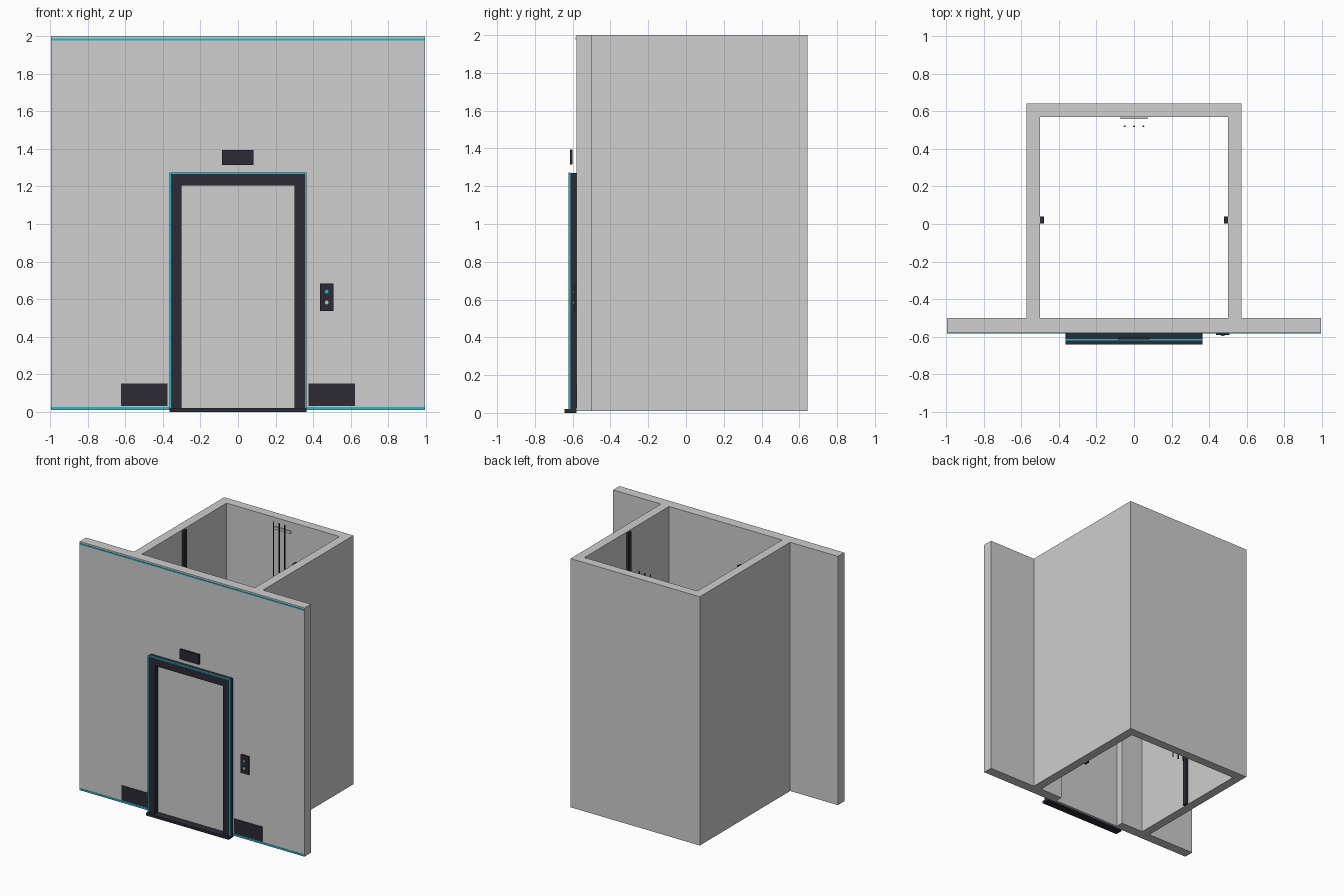
import bpy, bmesh, math
from mathutils import Vector

if "Cube" in bpy.data.objects:
    bpy.data.objects.remove(bpy.data.objects["Cube"])


def material(name, rgb):
    m = bpy.data.materials.new(name)
    m.diffuse_color = (*rgb, 1)
    m.use_nodes = True
    m.node_tree.nodes["Principled BSDF"].inputs["Base Color"].default_value = m.diffuse_color
    return m


GREY = material("concrete grey", (0.62, 0.62, 0.62))
DARK = material("dark metal", (0.025, 0.024, 0.036))
CYAN = material("cyan light", (0.015, 0.5, 0.6))
PALE = material("pale button", (0.6, 0.6, 0.6))


def finish(name, bm, mat):
    bmesh.ops.recalc_face_normals(bm, faces=bm.faces)
    me = bpy.data.meshes.new(name)
    bm.to_mesh(me)
    bm.free()
    me.materials.append(mat)
    ob = bpy.data.objects.new(name, me)
    bpy.context.collection.objects.link(ob)
    return ob


def prism(name, pts, offset, mat):
    """Extrude a closed 3D outline along an offset."""
    bm = bmesh.new()
    face = bm.faces.new([bm.verts.new(p) for p in pts])
    ext = bmesh.ops.extrude_face_region(bm, geom=[face])
    verts = [g for g in ext["geom"] if isinstance(g, bmesh.types.BMVert)]
    bmesh.ops.translate(bm, verts=verts, vec=Vector(offset))
    return finish(name, bm, mat)


def box(name, x0, x1, y0, y1, z0, z1, mat):
    pts = [(x0, y0, z0), (x1, y0, z0), (x1, y1, z0), (x0, y1, z0)]
    return prism(name, pts, (0, 0, z1 - z0), mat)


def arch(name, outer, inner, z0, z_in, z_out, y0, y1, mat):
    """Upside-down U, seen from the front."""
    half = [(inner, z_in), (inner, z0), (outer, z0), (outer, z_out)]
    outline = half + [(-x, z) for x, z in reversed(half)]
    return prism(name, [(x, y0, z) for x, z in outline], (0, y1 - y0, 0), mat)


def cylinder(name, loc, r, depth, mat, along_y=False, sides=16):
    bm = bmesh.new()
    bmesh.ops.create_cone(bm, cap_ends=True, segments=sides, radius1=r, radius2=r, depth=depth)
    ob = finish(name, bm, mat)
    ob.location = loc
    if along_y:
        ob.rotation_euler.x = math.pi / 2
    for p in ob.data.polygons:
        p.use_smooth = len(p.vertices) == 4
    return ob


# Front wall with doorway, and closed door
arch("front_wall", 0.995, 0.30, 0.01, 1.205, 2.0, -0.58, -0.50, GREY)
box("door_panel", -0.30, 0.30, -0.58, -0.56, 0.01, 1.205, GREY)

# Shaft: side and back walls in one U-shaped outline
side = [(0.50, 0.57), (0.50, -0.50), (0.572, -0.50), (0.572, 0.642)]
plan = side + [(-x, y) for x, y in reversed(side)]
prism("shaft_walls", [(x, y, 0.01) for x, y in plan], (0, 0, 1.99), GREY)

# Door frame and sill
arch("door_frame", 0.362, 0.30, 0.01, 1.205, 1.27, -0.62, -0.58, DARK)
box("door_sill", -0.365, 0.365, -0.642, -0.58, 0.0, 0.02, DARK)

# Light strip round the frame's outer edge
arch("frame_light", 0.365, 0.356, 0.02, 1.266, 1.273, -0.622, -0.612, CYAN)

# Light lines along the wall
box("top_light", -0.995, 0.995, -0.584, -0.58, 1.977, 1.987, CYAN)
for s, label in ((-1, "left"), (1, "right")):
    lo, hi = sorted((s * 0.362, s * 0.995))
    box("bottom_light_" + label, lo, hi, -0.583, -0.58, 0.012, 0.026, CYAN)
    # Low wall plates
    lo, hi = sorted((s * 0.375, s * 0.622))
    box("kick_plate_" + label, lo, hi, -0.583, -0.58, 0.03, 0.15, DARK)
    # Guide rails inside the shaft
    lo, hi = sorted((s * 0.48, s * 0.50))
    box("guide_rail_" + label, lo, hi, 0.003, 0.04, 0.01, 1.995, DARK)

# Floor indicator, standing just off the wall
box("floor_indicator", -0.085, 0.083, -0.615, -0.602, 1.315, 1.395, DARK)

# Call panel and buttons
box("call_panel", 0.436, 0.508, -0.592, -0.58, 0.537, 0.683, DARK)
cylinder("up_button", (0.472, -0.593, 0.64), 0.010, 0.008, CYAN, True)
cylinder("down_button", (0.472, -0.593, 0.582), 0.010, 0.008, PALE, True)

# Hoist cables and their wall bracket
for i in (-1, 0, 1):
    cylinder(f"cable_{i + 2}", (i * 0.05, 0.52, 1.0), 0.005, 1.98, DARK, sides=8)
box("cable_bracket", -0.072, 0.072, 0.558, 0.57, 1.91, 1.93, GREY)
